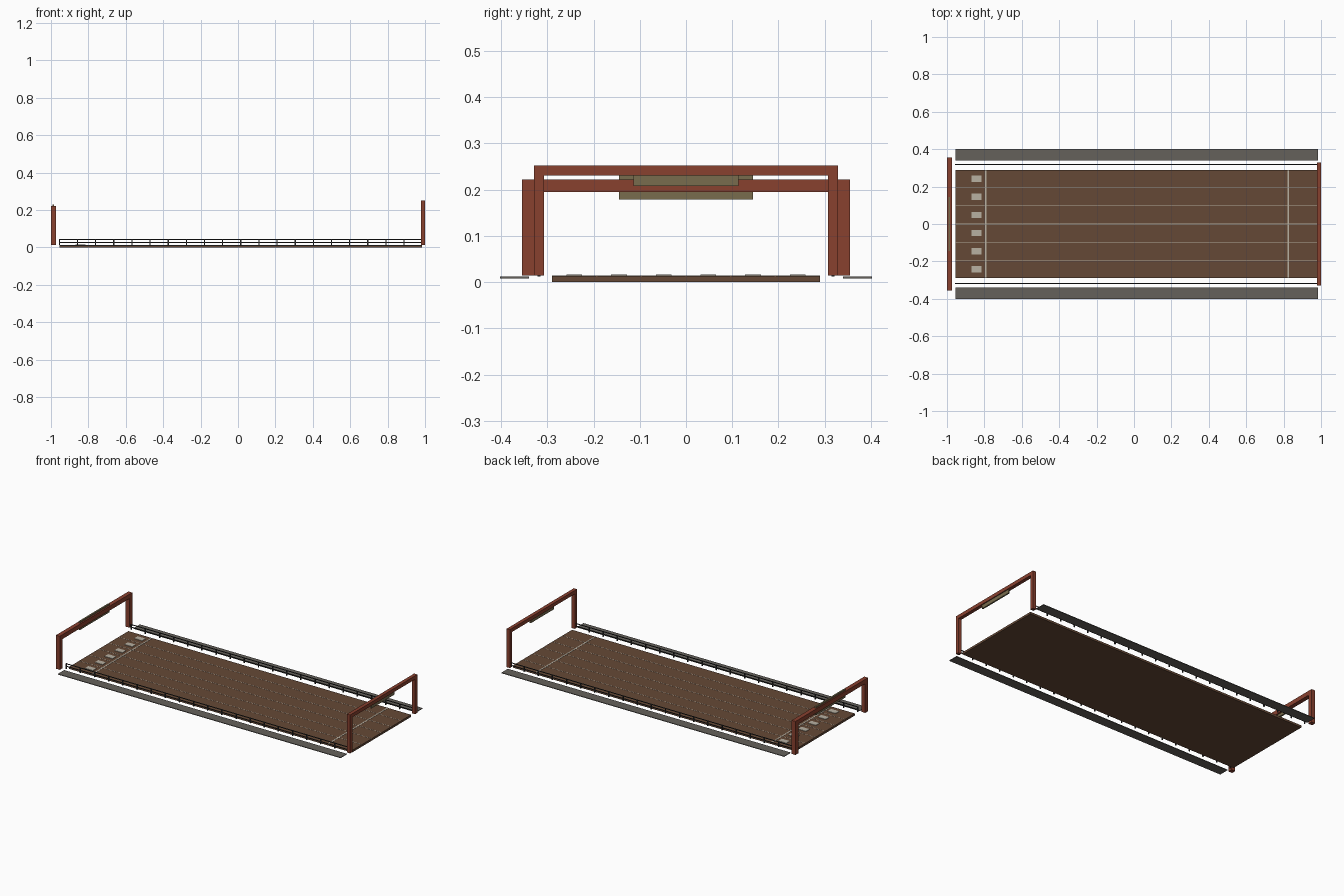
import bpy, bmesh

if "Cube" in bpy.data.objects:
    bpy.data.objects.remove(bpy.data.objects["Cube"])


def material(name, rgb):
    m = bpy.data.materials.new(name)
    m.diffuse_color = (*rgb, 1)
    m.use_nodes = True
    m.node_tree.nodes["Principled BSDF"].inputs["Base Color"].default_value = m.diffuse_color
    return m


TRACK = material("brown_clay", (0.13, 0.066, 0.037))
LINE = material("chalk", (0.48, 0.44, 0.36))
APRON = material("apron_grey", (0.13, 0.12, 0.105))
RAIL = material("dark_metal", (0.03, 0.03, 0.03))
GATE = material("red_brown", (0.25, 0.052, 0.028))
SIGN = material("olive_board", (0.19, 0.15, 0.075))


def boxes(name, mat, *extents):
    """One object from boxes given as (x0, x1, y0, y1, z0, z1)."""
    bm = bmesh.new()
    for x0, x1, y0, y1, z0, z1 in extents:
        verts = bmesh.ops.create_cube(bm, size=1)["verts"]
        for v in verts:
            v.co = ((x0 + x1) / 2 + v.co.x * (x1 - x0),
                    (y0 + y1) / 2 + v.co.y * (y1 - y0),
                    (z0 + z1) / 2 + v.co.z * (z1 - z0))
    mesh = bpy.data.meshes.new(name)
    bm.to_mesh(mesh)
    bm.free()
    mesh.materials.append(mat)
    obj = bpy.data.objects.new(name, mesh)
    bpy.context.collection.objects.link(obj)
    return obj


X0, X1, HALF, TOP = -0.955, 0.985, 0.29, 0.013
lane = 2 * HALF / 6

# Track slab
boxes("track_bed", TRACK, (X0, X1, -HALF, HALF, 0, TOP))

# Lane lines, start and finish lines
boxes("lane_lines", LINE, *[(X0, X1, i * lane - 0.0015, i * lane + 0.0015, TOP - 0.001, TOP + 0.0007)
                            for i in range(-2, 3)])
for name, x in (("start_line", -0.793), ("finish_line", 0.825)):
    boxes(name, LINE, (x - 0.004, x + 0.004, -HALF, HALF, TOP - 0.001, TOP + 0.001))

# Lane marker plates
boxes("lane_markers", LINE, *[(-0.869, -0.815, y - 0.017, y + 0.017, TOP - 0.001, 0.016)
                              for y in [(i - 2.5) * lane for i in range(6)]])

# Side aprons and fences
for label, s in (("near", -1), ("far", 1)):
    boxes(label + "_apron", APRON, (X0, X1, s * 0.371 - 0.031, s * 0.371 + 0.031, 0.008, 0.012))
    y = s * 0.318
    boxes(label + "_fence_rails", RAIL, *[(X0, X1, y - 0.002, y + 0.002, z - 0.002, z + 0.002)
                                          for z in (0.027, 0.043)])
    step = (X1 - X0) / 20
    boxes(label + "_fence_posts", RAIL, *[(x - 0.003, x + 0.003, y - 0.003, y + 0.003, 0.012, 0.045)
                                          for x in [X0 + i * step for i in range(21)]])


# Gates: two posts, a beam and a sign board set into the beam
def gate(name, x0, x1, half, post, beam_bottom, top):
    boxes(name + "_posts", GATE, (x0, x1, -half, -half + post, 0.014, top - 0.0005),
          (x0, x1, half - post, half, 0.014, top - 0.0005))
    boxes(name + "_beam", GATE, (x0, x1, -half, half, beam_bottom, top))


gate("start_gate", -1.0, -0.974, 0.355, 0.027, 0.195, 0.222)
boxes("start_sign", SIGN, (-0.993, -0.983, -0.145, 0.145, 0.178, 0.230))
gate("finish_gate", 0.978, 1.0, 0.329, 0.022, 0.230, 0.252)
boxes("finish_sign", SIGN, (0.985, 0.994, -0.113, 0.113, 0.208, 0.250))
